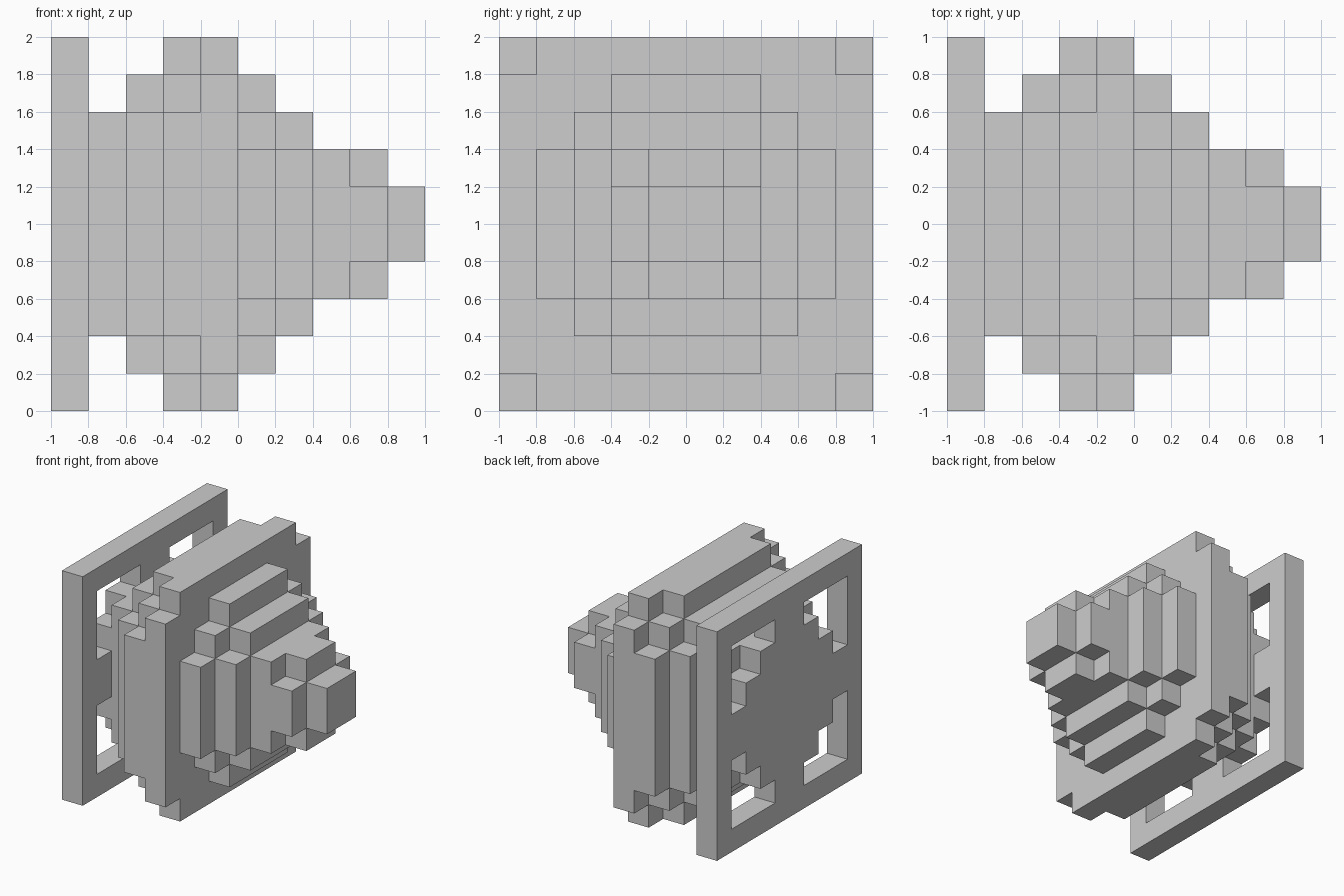
import bpy, bmesh, math
from mathutils import Vector

if "Cube" in bpy.data.objects:
    bpy.data.objects.remove(bpy.data.objects["Cube"], do_unlink=True)

CELL = 0.2

grey = bpy.data.materials.new("plain_grey")
grey.use_nodes = True
grey.diffuse_color = (0.61, 0.61, 0.61, 1)
grey.node_tree.nodes["Principled BSDF"].inputs["Base Color"].default_value = grey.diffuse_color


def mirrored(cells):
    """Mirror quarter-slice (column, row) cells over both centre lines."""
    return {(a, b) for c, r in cells for a in (c, -1 - c) for b in (r, -1 - r)}


def slice_cells(widths):
    """Stepped round slice: half width of each row outward from the centre."""
    return mirrored({(c, r) for r, w in enumerate(widths) for c in range(w)})


# Square end plate with a stepped triangular window in each corner
window = {(c, r) for c in range(1, 4) for r in range(1, 4) if c + r >= 4}
plate = {(0, a, b) for a, b in slice_cells([5] * 5) - mirrored(window)}

# Stepped body: slices along x, swelling to a disc and tapering to the nose
SLICES = [
    [3, 3, 3],
    [4, 4, 4, 3],
    [5, 5, 5, 4, 3],
    [5, 5, 5, 5, 4],
    [4, 4, 3, 2],
    [3, 3, 2],
    [2, 2],
    [2, 1],
    [1],
]
layers = [{(i, a, b) for a, b in slice_cells(w)} for i, w in enumerate(SLICES, 1)]
neck = set().union(*layers[:2])
disc = set().union(*layers[2:4])
nose = set().union(*layers[4:])
everything = plate | neck | disc | nose


def build(name, cells):
    """Skin the outer sides of a group of cells and merge flat areas."""
    bm = bmesh.new()
    for cell in sorted(cells):
        centre = Vector((cell[0] - 4.5, cell[1] + 0.5, cell[2] + 5.5))
        for axis in range(3):
            for sign in (-1, 1):
                n = Vector((0, 0, 0))
                n[axis] = sign
                if tuple(int(k + d) for k, d in zip(cell, n)) in everything:
                    continue
                u = Vector((0, 0, 0))
                u[(axis + 1) % 3] = 0.5
                v = n.cross(u)
                mid = centre + n / 2
                corners = (mid - u - v, mid + u - v, mid + u + v, mid - u + v)
                bm.faces.new([bm.verts.new(p * CELL) for p in corners])
    bmesh.ops.remove_doubles(bm, verts=bm.verts, dist=0.001)
    bmesh.ops.dissolve_limit(bm, angle_limit=math.radians(1), verts=bm.verts, edges=bm.edges)
    mesh = bpy.data.meshes.new(name)
    bm.to_mesh(mesh)
    bm.free()
    mesh.materials.append(grey)
    obj = bpy.data.objects.new(name, mesh)
    bpy.context.collection.objects.link(obj)


build("end_plate", plate)
build("stepped_neck", neck)
build("wide_disc", disc)
build("stepped_nose", nose)
